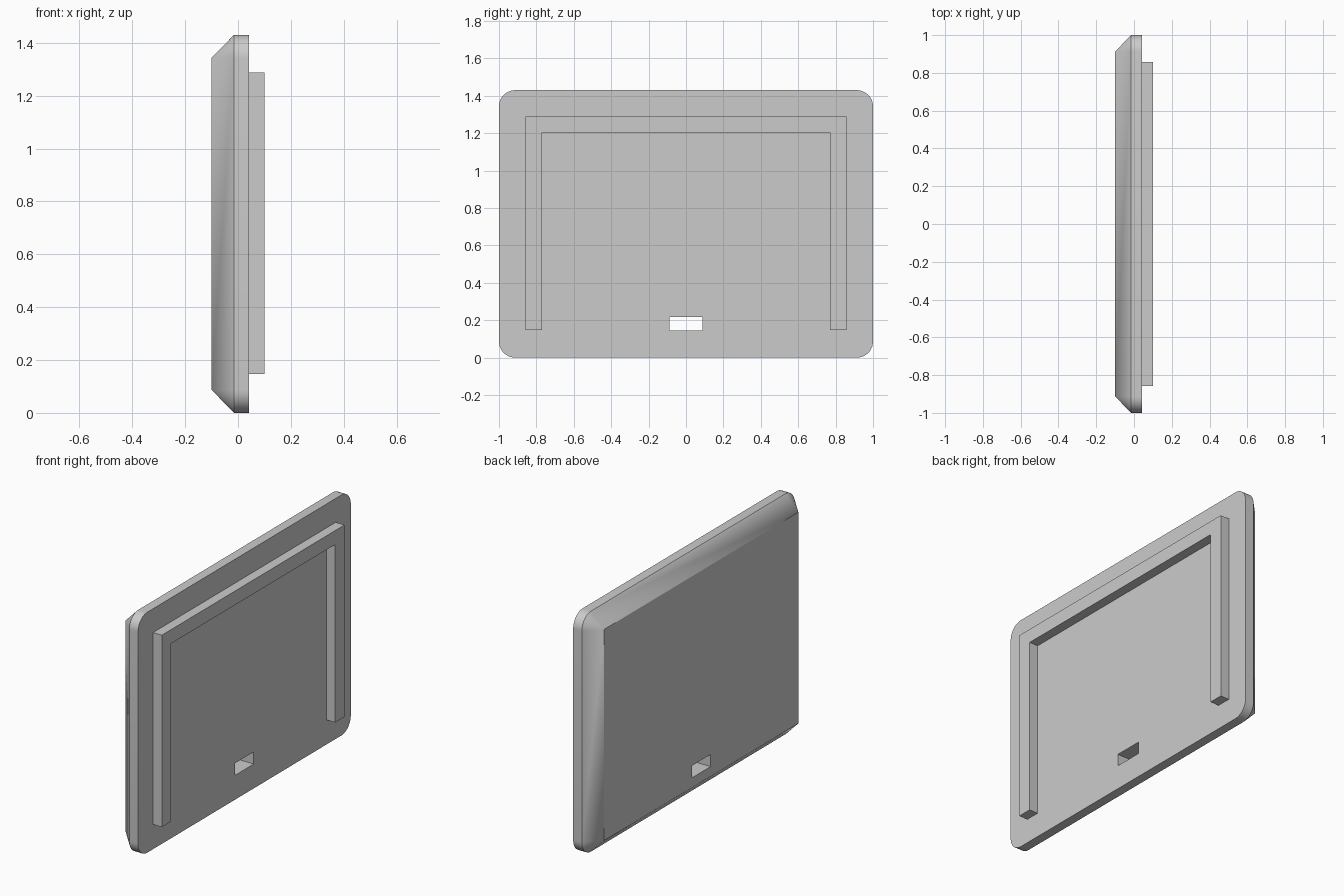
import bpy
import bmesh
from math import radians, cos, sin, pi

if "Cube" in bpy.data.objects:
    bpy.data.objects.remove(bpy.data.objects["Cube"], do_unlink=True)

HEIGHT, HALF, RADIUS, STEPS = 1.43, 1.0, 0.087, 12
BACK, EDGE, FRONT, RAIL_TOP = -0.1, -0.015, 0.042, 0.1

grey = bpy.data.materials.new("plain grey")
grey.use_nodes = True
colour = (0.6, 0.6, 0.6, 1)
grey.diffuse_color = colour
grey.node_tree.nodes["Principled BSDF"].inputs["Base Color"].default_value = colour


def finish(name, bm):
    bmesh.ops.remove_doubles(bm, verts=bm.verts, dist=1e-5)
    bmesh.ops.recalc_face_normals(bm, faces=bm.faces)
    mesh = bpy.data.meshes.new(name)
    bm.to_mesh(mesh)
    bm.free()
    mesh.materials.append(grey)
    obj = bpy.data.objects.new(name, mesh)
    bpy.context.collection.objects.link(obj)
    return obj


def prism(name, outline, x0, x1):
    """Extrude a (y, z) outline along x."""
    bm = bmesh.new()
    face = bm.faces.new([bm.verts.new((x0, y, z)) for y, z in outline])
    moved = bmesh.ops.extrude_face_region(bm, geom=[face])["geom"]
    verts = [v for v in moved if isinstance(v, bmesh.types.BMVert)]
    bmesh.ops.translate(bm, verts=verts, vec=(x1 - x0, 0, 0))
    return finish(name, bm)


def corner_ring(bm, x, radius):
    """Rounded rectangle whose corner arcs shrink towards their centres."""
    ring = []
    y, z = HALF - RADIUS, HEIGHT / 2 - RADIUS
    for quarter, (sy, sz) in enumerate([(1, 1), (-1, 1), (-1, -1), (1, -1)]):
        for i in range(STEPS + 1):
            a = (quarter + i / STEPS) * pi / 2
            ring.append(bm.verts.new((x, sy * y + radius * cos(a),
                                      HEIGHT / 2 + sz * z + radius * sin(a))))
    return ring


# Panel: rounded rim, with a bevel running in to a square-cornered back
bm = bmesh.new()
rings = [corner_ring(bm, x, r) for x, r in
         ((FRONT, RADIUS), (EDGE, RADIUS), (BACK, 0))]
bm.faces.new(rings[0])
for a, b in zip(rings, rings[1:]):
    for i in range(len(a)):
        j = (i + 1) % len(a)
        bm.faces.new((a[i], a[j], b[j], b[i]))
bm.faces.new(rings[2][::STEPS + 1])
panel = finish("panel", bm)

# Slot cut right through the panel
slot = prism("slot_cutter", [(-0.088, 0.145), (0.088, 0.145),
                             (0.088, 0.217), (-0.088, 0.217)], -0.3, 0.3)
slot.hide_render = True
cut = panel.modifiers.new("slot", "BOOLEAN")
cut.operation, cut.solver, cut.object = "DIFFERENCE", "EXACT", slot
bpy.context.view_layer.objects.active = panel
panel.select_set(True)
bpy.ops.object.modifier_apply(modifier=cut.name)
bpy.data.objects.remove(slot, do_unlink=True)
bpy.ops.object.shade_smooth_by_angle(angle=radians(30))

# Raised three-sided rail on the panel face
half_rail = [(0.77, 1.205), (0.77, 0.147), (0.858, 0.147), (0.858, 1.288)]
outline = half_rail + [(-y, z) for y, z in reversed(half_rail)]
prism("raised_rail", outline, FRONT, RAIL_TOP)
